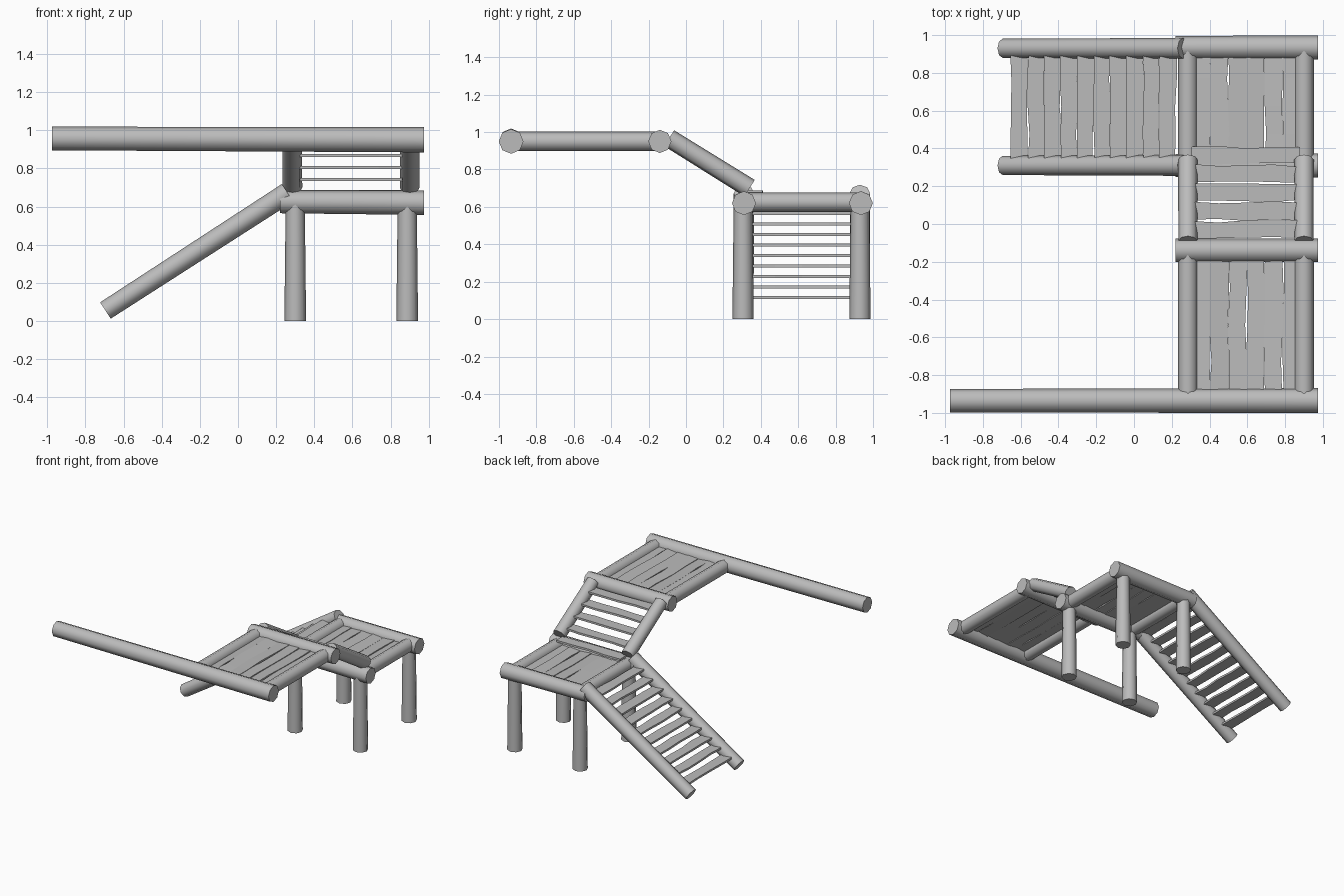
import bpy, bmesh, math, random
from mathutils import Vector, Matrix

random.seed(4)
cube = bpy.data.objects.get("Cube")
if cube:
    bpy.data.objects.remove(cube, do_unlink=True)

wood = bpy.data.materials.new("grey_wood")
wood.use_nodes = True
GREY = (0.5, 0.5, 0.5, 1)
wood.diffuse_color = GREY
wood.node_tree.nodes["Principled BSDF"].inputs["Base Color"].default_value = GREY


def finish(bm, name, smooth):
    bmesh.ops.recalc_face_normals(bm, faces=bm.faces)
    mesh = bpy.data.meshes.new(name)
    bm.to_mesh(mesh)
    bm.free()
    mesh.materials.append(wood)
    obj = bpy.data.objects.new(name, mesh)
    bpy.context.collection.objects.link(obj)
    if smooth:
        bpy.ops.object.select_all(action='DESELECT')
        obj.select_set(True)
        bpy.context.view_layer.objects.active = obj
        bpy.ops.object.shade_smooth_by_angle(angle=math.radians(50))
    return obj


def log(name, start, end, r1, r2=None):
    """Eight-sided, slightly tapered log between two points."""
    a, b = Vector(start), Vector(end)
    d = b - a
    turn = d.to_track_quat('Z', 'Y').to_matrix().to_4x4()
    bm = bmesh.new()
    bmesh.ops.create_cone(bm, cap_ends=True, segments=8, radius1=r1,
                          radius2=r2 or r1, depth=d.length,
                          matrix=Matrix.Translation((a + b) / 2) @ turn)
    finish(bm, name, True)


def plank(name, start, end, width, thick=0.016, tilt=0.0):
    """Rough board with uneven edges, lying flat between two points."""
    a, b = Vector(start), Vector(end)
    along = (b - a).normalized()
    side = Vector((0, 0, 1)).cross(along)
    bm = bmesh.new()
    rings = []
    for i in range(5):
        mid = a.lerp(b, i / 4) + side * random.uniform(-0.005, 0.005)
        half = width / 2 + random.uniform(-0.005, 0.003)
        up = Vector((0, 0, thick / 2))
        lean = Vector((0, 0, tilt * half))
        rings.append([bm.verts.new(mid + s * (side * half + lean) + t * up)
                      for s, t in ((-1, -1), (1, -1), (1, 1), (-1, 1))])
    for p, q in zip(rings, rings[1:]):
        for k in range(4):
            bm.faces.new((p[k], p[(k + 1) % 4], q[(k + 1) % 4], q[k]))
    bm.faces.new(rings[0])
    bm.faces.new(rings[-1])
    finish(bm, name, False)


LEFT, RIGHT = 0.90, 0.285
SIDES = (("right", RIGHT), ("left", LEFT))
ENDS = (("front", 0.31), ("back", 0.935))

# Lower platform: legs, end beams, side beams
for end, y in ENDS:
    for side, x in (("right", 0.30), ("left", 0.887)):
        log(f"{end}_{side}_leg", (x, y - 0.005, 0), (x, y - 0.005, 0.62), 0.057, 0.05)
    log(f"lower_{end}_beam", (0.22, y, 0.625), (0.975, y, 0.62), 0.06, 0.064)
for side, x in SIDES:
    log(f"lower_{side}_beam", (x, 0.32, 0.625), (x, 0.93, 0.625), 0.052)

# Upper platform: long front beam, back beam, side beams
log("long_front_beam", (-0.975, -0.935, 0.957), (0.975, -0.935, 0.95), 0.062, 0.066)
log("upper_back_beam", (0.22, -0.14, 0.95), (0.975, -0.14, 0.95), 0.062)
for side, x in SIDES:
    log(f"upper_{side}_beam", (x, -0.93, 0.95), (x, -0.14, 0.95), 0.052)

# Platform floor boards
for level, y0, y1, z in (("lower", 0.33, 0.92, 0.63), ("upper", -0.92, -0.15, 0.955)):
    for i in range(6):
        x = 0.355 + i * 0.096
        plank(f"{level}_floor_board_{i + 1}", (x, y0, z), (x, y1, z), 0.097,
              tilt=random.uniform(-0.1, 0.1))

# Upper stair between the platforms
for side, x in SIDES:
    log(f"upper_stair_{side}_rail", (x, -0.09, 0.967), (x, 0.34, 0.70), 0.05, 0.052)
for i in range(5):
    y = -0.03 + i * 0.098
    z = 0.93 - i * 0.0625
    plank(f"upper_stair_tread_{i + 1}", (RIGHT + 0.02, y, z), (LEFT - 0.02, y, z), 0.092)

# Lower stair down to the ground
for end, y in (("front", 0.31), ("back", 0.93)):
    log(f"lower_stair_{end}_rail", (-0.695, y, 0.055), (0.26, y, 0.672), 0.051, 0.055)
for i in range(10):
    x = -0.605 + i * 0.087
    z = 0.115 + i * 0.0563
    plank(f"lower_stair_tread_{i + 1}", (x, 0.33, z), (x, 0.91, z), 0.09)
